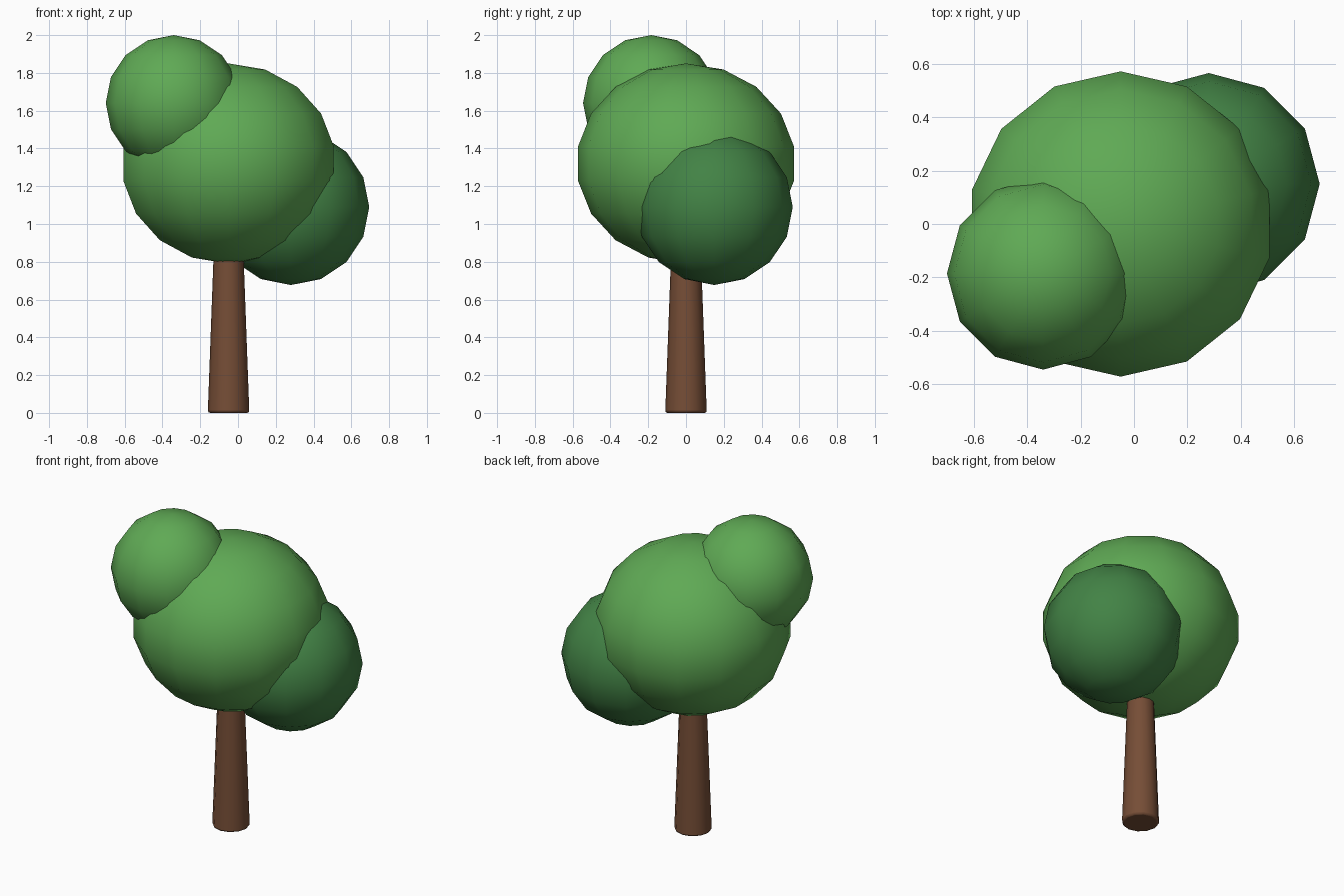
import bpy
import math

cube = bpy.data.objects.get("Cube")
if cube:
    bpy.data.objects.remove(cube, do_unlink=True)


def make_material(name, rgb):
    mat = bpy.data.materials.new(name)
    mat.use_nodes = True
    color = (*rgb, 1.0)
    mat.diffuse_color = color
    bsdf = next(n for n in mat.node_tree.nodes if n.type == 'BSDF_PRINCIPLED')
    bsdf.inputs["Base Color"].default_value = color
    bsdf.inputs["Roughness"].default_value = 0.9
    return mat


leaf_green = make_material("leaf green", (0.115, 0.40, 0.09))
dark_green = make_material("dark leaf green", (0.055, 0.225, 0.06))
bark_brown = make_material("bark brown", (0.18, 0.075, 0.037))


def finish(name, mat, angle):
    obj = bpy.context.object
    obj.name = name
    obj.data.materials.append(mat)
    bpy.ops.object.transform_apply(location=False, rotation=False, scale=True)
    bpy.ops.object.shade_smooth_by_angle(angle=math.radians(angle))
    return obj


def leaf_ball(name, mat, center, radius, height, segments, rings):
    """Low-poly foliage ball; height is its half height."""
    bpy.ops.mesh.primitive_uv_sphere_add(
        segments=segments, ring_count=rings, radius=radius, location=center)
    bpy.context.object.scale.z = height / radius
    return finish(name, mat, 45)


# Tapered trunk, running up into the crown, with softened rims
bottom, top = 0.0, 0.95
bpy.ops.mesh.primitive_cone_add(
    vertices=12, radius1=0.11, radius2=0.075, depth=top - bottom,
    location=(-0.05, 0, (top + bottom) / 2))
trunk = finish("trunk", bark_brown, 40)
bevel = trunk.modifiers.new("soft rim", 'BEVEL')
bevel.width = 0.012
bevel.segments = 2
bevel.limit_method = 'ANGLE'
bevel.angle_limit = math.radians(60)

# Foliage: main crown, high front ball, low back ball
leaf_ball("main_crown", leaf_green, (-0.05, 0, 1.32), 0.58, 0.53, 14, 9)
leaf_ball("upper_crown", leaf_green, (-0.34, -0.185, 1.64), 0.36, 0.36, 12, 8)
leaf_ball("lower_crown", dark_green, (0.28, 0.15, 1.09), 0.415, 0.413, 12, 8)
